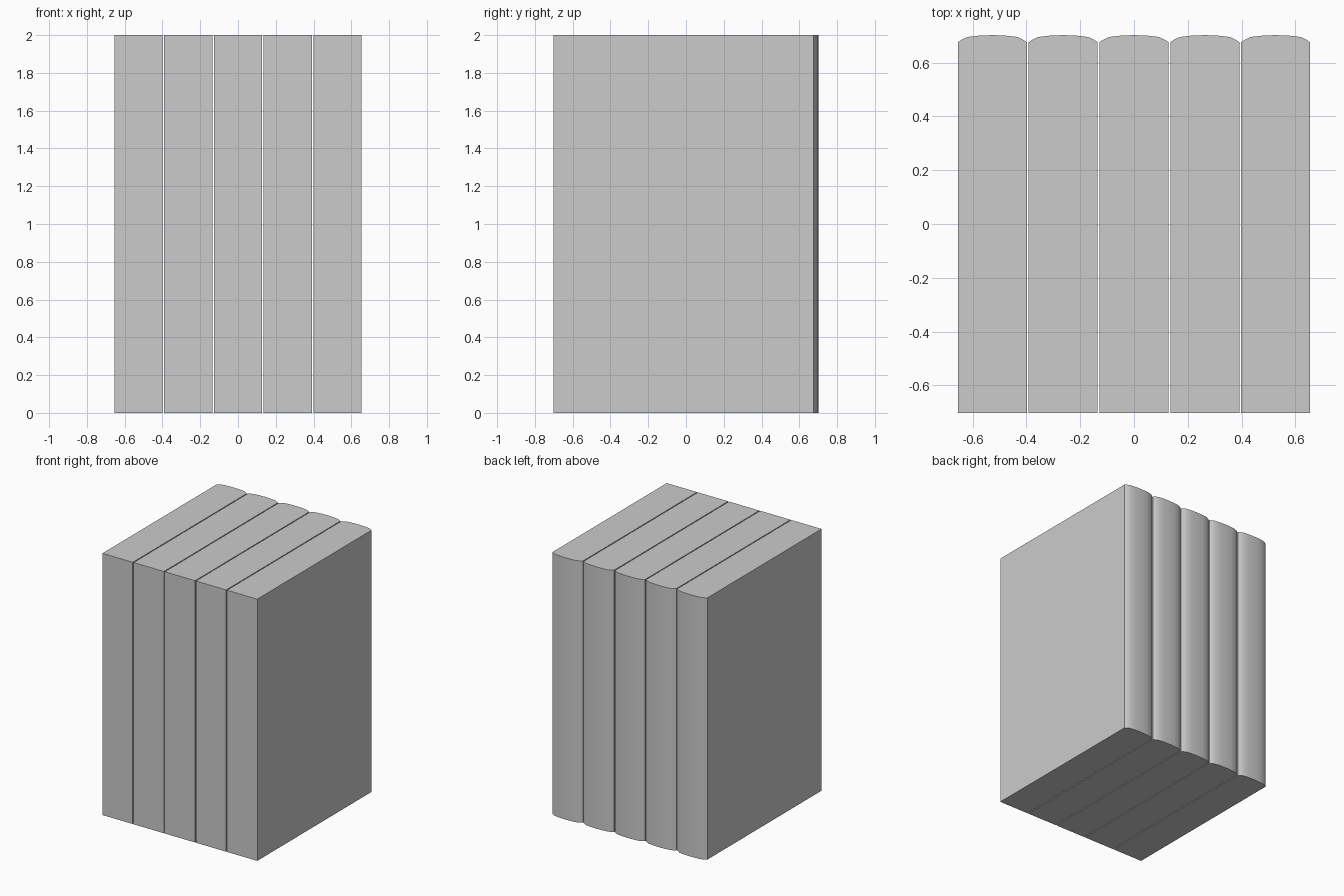
import bpy, bmesh, math

if "Cube" in bpy.data.objects:
    bpy.data.objects.remove(bpy.data.objects["Cube"])

HEIGHT = 2.0
HALF = 0.128      # half the thickness of one book
PITCH = 0.2632    # spacing between books
FRONT = -0.702

# Half of the rounded spine, from the side edge to the middle
SPINE = [(HALF, 0.676), (0.112, 0.686), (0.093, 0.695), (0.05, 0.700), (0.0, 0.702)]


def make_book(name, cx):
    # Outline seen from above, with the spine at the back
    spine = SPINE + [(-x, y) for x, y in reversed(SPINE[:-1])]
    outline = [(-HALF, FRONT), (HALF, FRONT)] + spine
    bm = bmesh.new()
    base = bm.faces.new([bm.verts.new((x, y, 0)) for x, y in outline])
    top = bmesh.ops.extrude_face_region(bm, geom=[base], use_keep_orig=True)
    verts = [g for g in top["geom"] if isinstance(g, bmesh.types.BMVert)]
    bmesh.ops.translate(bm, verts=verts, vec=(0, 0, HEIGHT))
    bmesh.ops.recalc_face_normals(bm, faces=bm.faces)
    mesh = bpy.data.meshes.new(name)
    bm.to_mesh(mesh)
    bm.free()
    book = bpy.data.objects.new(name, mesh)
    book.location.x = cx
    bpy.context.collection.objects.link(book)
    # Smooth spine, sharp cover edges
    bpy.ops.object.select_all(action='DESELECT')
    book.select_set(True)
    bpy.context.view_layer.objects.active = book
    bpy.ops.object.shade_smooth_by_angle(angle=math.radians(40))


# Row of five books
for i in range(5):
    make_book(f"book_{i + 1}", (i - 2) * PITCH)
